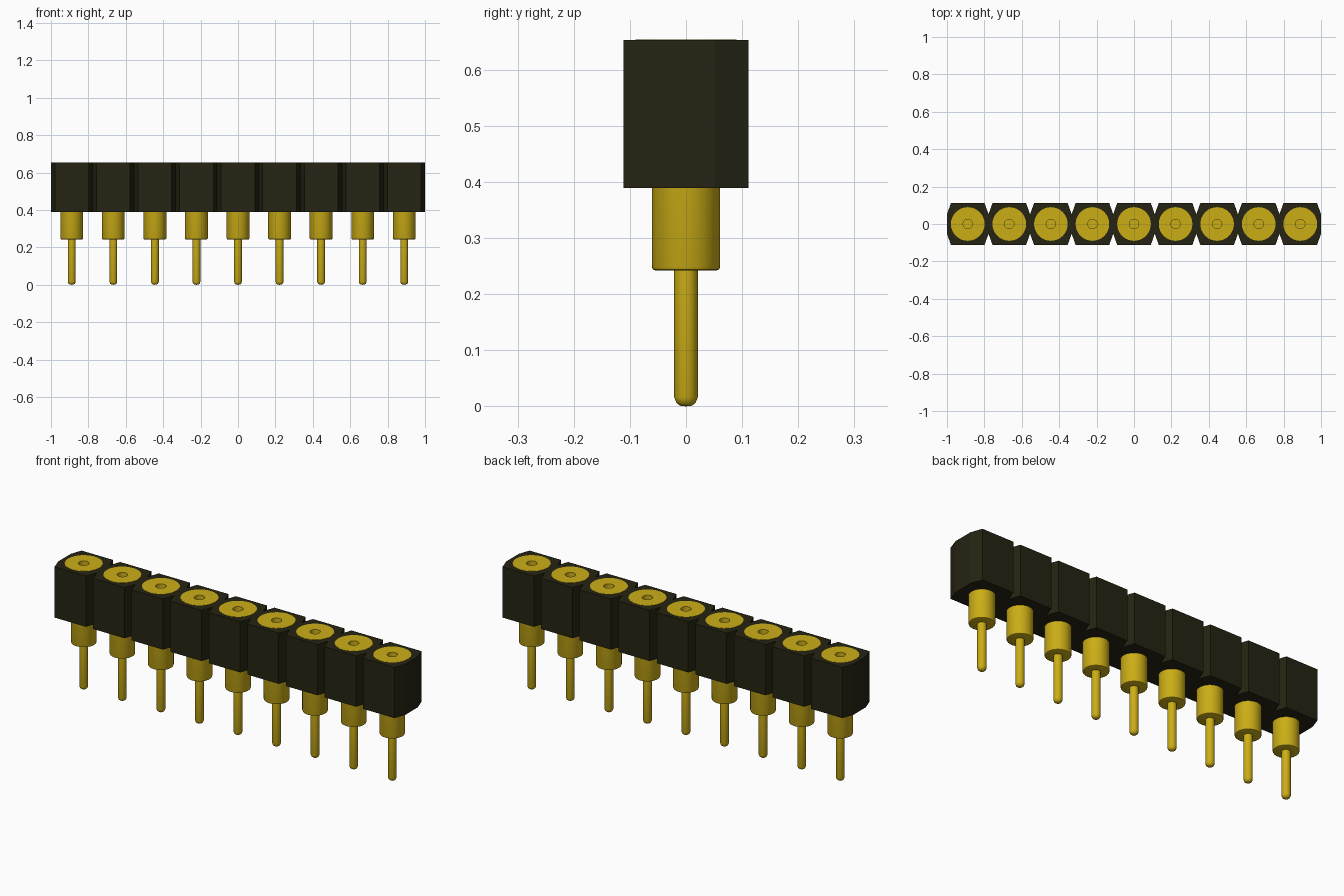
import bpy, bmesh, math

cube = bpy.data.objects.get("Cube")
if cube:
    bpy.data.objects.remove(cube, do_unlink=True)

COUNT = 9
PITCH = 2 / COUNT
HALF = PITCH / 2
BOTTOM, TOP = 0.389, 0.653


def material(name, color, roughness):
    m = bpy.data.materials.new(name)
    m.use_nodes = True
    m.diffuse_color = color
    bsdf = m.node_tree.nodes["Principled BSDF"]
    bsdf.inputs["Base Color"].default_value = color
    bsdf.inputs["Roughness"].default_value = roughness
    return m


black = material("black plastic", (0.018, 0.017, 0.006, 1), 0.6)
gold = material("gold", (0.60, 0.42, 0.008, 1), 0.4)
centres = [(i - (COUNT - 1) / 2) * PITCH for i in range(COUNT)]


def add_object(name, mesh, mat):
    if not mesh.materials:
        mesh.materials.append(mat)
    ob = bpy.data.objects.new(name, mesh)
    bpy.context.collection.objects.link(ob)
    return ob


# Housing: strip of chamfered cells with a round bore in each
bm = bmesh.new()


def loop(points):
    vs = [bm.verts.new((x, y, BOTTOM)) for x, y in points]
    return [bm.edges.new((vs[i], vs[(i + 1) % len(vs)])) for i in range(len(vs))]


FLAT, NECK = HALF - 0.021, 0.052
front = [(-1, -NECK)]
for c in centres:
    front += [(c - FLAT, -HALF), (c + FLAT, -HALF), (c + HALF, -NECK)]
edges = loop(front + [(-x, -y) for x, y in front])
for c in centres:
    angles = [math.tau * k / 32 for k in range(32)]
    edges += loop([(c + 0.06 * math.cos(a), 0.06 * math.sin(a)) for a in angles])
bmesh.ops.triangle_fill(bm, edges=edges, use_beauty=True, normal=(0, 0, 1))
top = bmesh.ops.extrude_face_region(bm, geom=bm.faces[:], use_keep_orig=True)
bmesh.ops.translate(bm, vec=(0, 0, TOP - BOTTOM),
                    verts=[g for g in top["geom"] if isinstance(g, bmesh.types.BMVert)])
bmesh.ops.recalc_face_normals(bm, faces=bm.faces[:])
mesh = bpy.data.meshes.new("housing")
bm.to_mesh(mesh)
bm.free()
add_object("housing", mesh, black)

# Contact: turned pin, collar and top ring with a socket hole
profile = [(0, 0), (0.010, 0.001), (0.017, 0.006), (0.021, 0.016), (0.021, 0.242),
           (0.054, 0.242), (0.059, 0.244), (0.061, 0.249), (0.061, 0.650),
           (0.09, 0.650), (0.09, 0.654), (0.025, 0.654), (0.025, 0.50), (0, 0.50)]
bm = bmesh.new()
vs = [bm.verts.new((r, 0, z)) for r, z in profile]
es = [bm.edges.new(pair) for pair in zip(vs, vs[1:])]
bmesh.ops.spin(bm, geom=vs + es, cent=(0, 0, 0), axis=(0, 0, 1),
               angle=math.tau, steps=32, use_merge=True)
bmesh.ops.remove_doubles(bm, verts=bm.verts[:], dist=1e-5)
bmesh.ops.recalc_face_normals(bm, faces=bm.faces[:])
mesh = bpy.data.meshes.new("contact")
bm.to_mesh(mesh)
bm.free()

for i, c in enumerate(centres):
    ob = add_object(f"contact_{i + 1}", mesh, gold)
    ob.location.x = c

# Smooth the round sides, keep the steps crisp
bpy.ops.object.select_all(action="DESELECT")
ob.select_set(True)
bpy.context.view_layer.objects.active = ob
bpy.ops.object.shade_smooth_by_angle(angle=math.radians(40))
